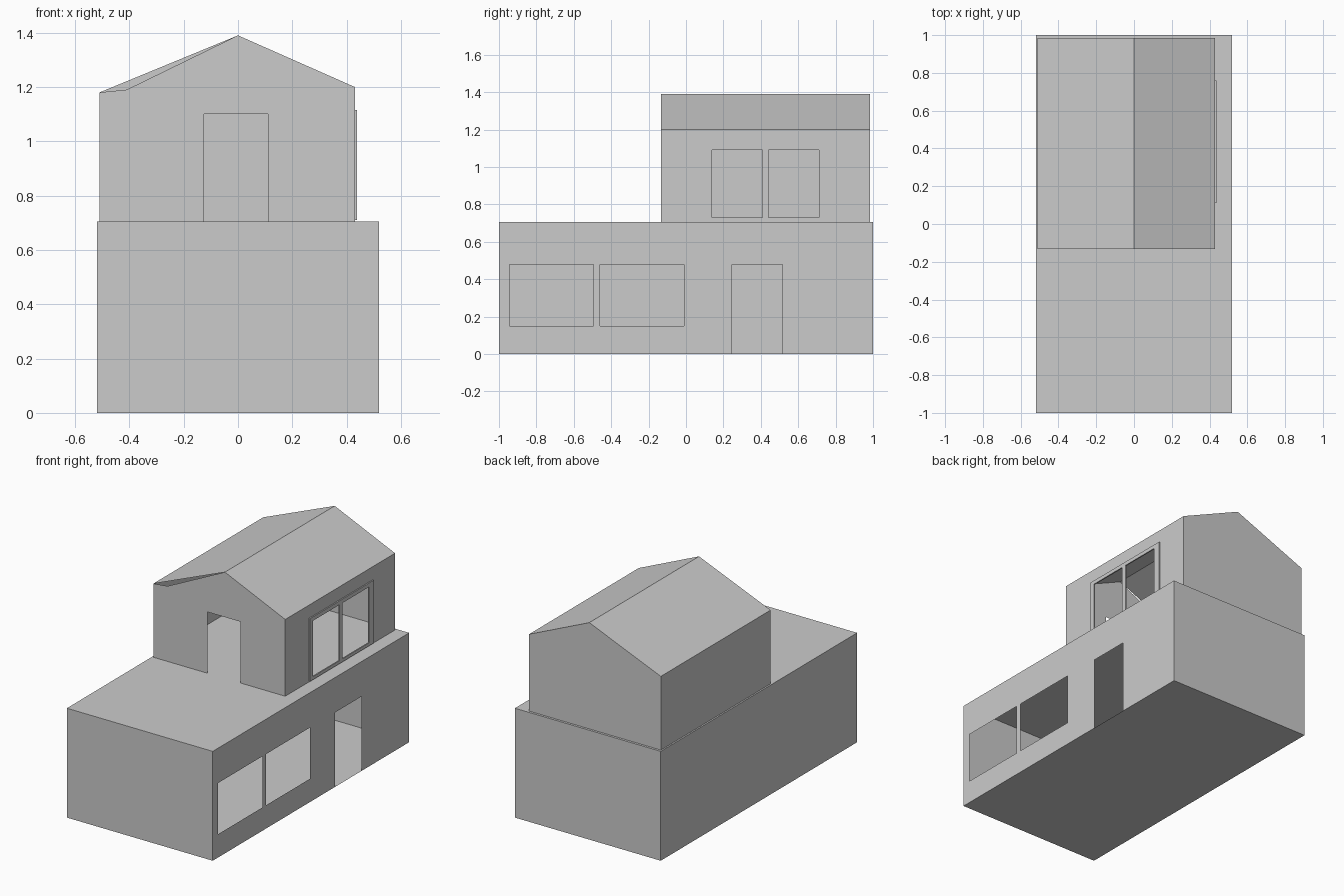
import bpy, bmesh

if "Cube" in bpy.data.objects:
    bpy.data.objects.remove(bpy.data.objects["Cube"])


def make(name, polys):
    """Build a sheet object from a list of polygons."""
    bm = bmesh.new()
    for p in polys:
        bm.faces.new([bm.verts.new(c) for c in p])
    bmesh.ops.remove_doubles(bm, verts=bm.verts, dist=1e-5)
    me = bpy.data.meshes.new(name)
    bm.to_mesh(me)
    bm.free()
    ob = bpy.data.objects.new(name, me)
    bpy.context.collection.objects.link(ob)
    return ob


def panel(rect, holes, place):
    """Rectangle (u0, u1, v0, v1) with rectangular openings left out."""
    us = sorted({u for r in [rect] + holes for u in r[:2]})
    vs = sorted({v for r in [rect] + holes for v in r[2:]})
    polys = []
    for a, b in zip(us, us[1:]):
        for c, d in zip(vs, vs[1:]):
            u, v = (a + b) / 2, (c + d) / 2
            if any(h[0] < u < h[1] and h[2] < v < h[3] for h in holes):
                continue
            polys.append([place(*q) for q in ((a, c), (b, c), (b, d), (a, d))])
    return polys


def facing_x(x):
    return lambda u, v: (x, u, v)


def facing_front(y):
    return lambda u, v: (u, y, v)


W, H = 0.52, 0.705
X0, X1, Y0, Y1 = -0.51, 0.43, -0.133, 0.985

# Ground storey: closed on all sides except the right
outline = [(-W, H), (-W, 0), (W, 0), (W, H)]
box = [[(-W, -1, 0), (-W, -1, H), (-W, 1, H), (-W, 1, 0)],
       [(-W, -1, H), (W, -1, H), (W, 1, H), (-W, 1, H)],
       [(-W, -1, 0), (-W, 1, 0), (W, 1, 0), (W, -1, 0)],
       [(x, -1, z) for x, z in outline],
       [(x, 1, z) for x, z in reversed(outline)]]
make("ground_storey", box)

# Right wall with two windows and a door
make("ground_right_wall", panel(
    (-1, 1, 0, H),
    [(-0.945, -0.495, 0.15, 0.48), (-0.46, -0.01, 0.15, 0.48), (0.245, 0.515, 0, 0.48)],
    facing_x(W)))

# Upper storey: left wall and back gable
profile = [(X0, H), (X0, 1.18), (0, 1.39), (X1, 1.20), (X1, H)]


def strip(a, b):
    return [(*a[:1], Y0, a[1]), (*b[:1], Y0, b[1]), (*b[:1], Y1, b[1]), (*a[:1], Y1, a[1])]


make("upper_left_wall", [strip(profile[0], profile[1])])
make("upper_back_wall", [[(x, Y1, z) for x, z in profile]])

# Gabled roof
make("roof", [strip(profile[1], profile[2]), strip(profile[2], profile[3])])

# Upper front wall with doorway; its gable leaves a narrow slit under the left roof
front = panel((X0, X1, H, 1.18), [(-0.125, 0.11, H, 1.10)], facing_front(Y0))
gable = [(X0, 1.18), (X1, 1.18), (X1, 1.20), (0, 1.39), (-0.41, 1.19)]
make("upper_front_wall", front + [[(x, Y0, z) for x, z in gable]])

# Upper right wall and the raised window frame on it
windows = [(0.14, 0.41, 0.73, 1.09), (0.44, 0.71, 0.73, 1.09)]
make("upper_right_wall", panel((Y0, Y1, H, 1.20), windows, facing_x(X1)))
frame = make("upper_window_frame", panel((0.11, 0.76, 0.71, 1.115), windows, facing_x(0.438)))
solid = frame.modifiers.new("depth", 'SOLIDIFY')
solid.thickness = 0.008
solid.offset = -1
